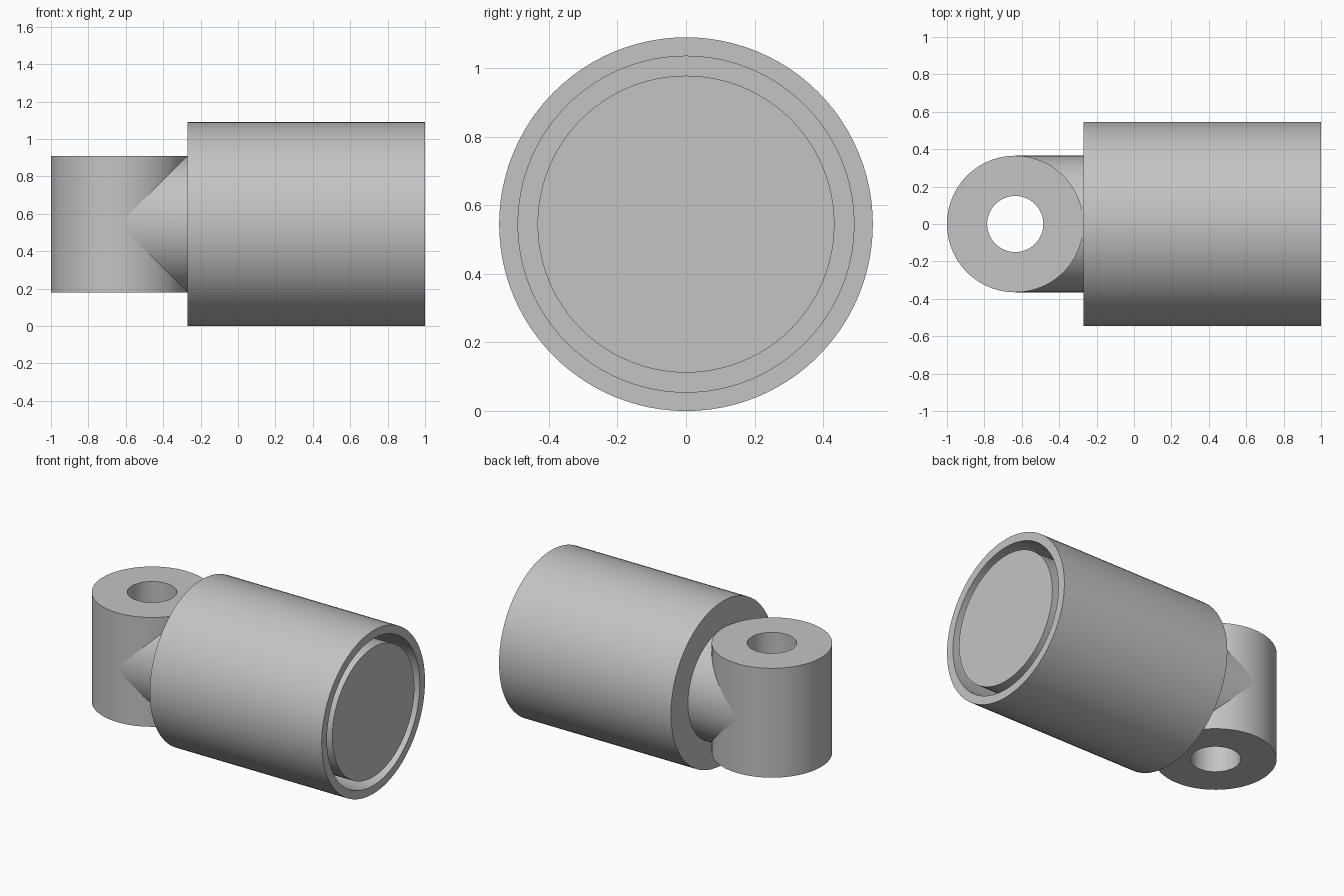
import bpy, bmesh, math

cube = bpy.data.objects.get("Cube")
if cube:
    bpy.data.objects.remove(cube, do_unlink=True)

SEGMENTS = 96
BODY_R, MID_Z = 0.545, 0.545
EYE_X, EYE_R, HOLE_R = -0.635, 0.365, 0.15
BODY_START, BODY_END = -0.27, 1.0

grey = bpy.data.materials.new("light grey")
grey.use_nodes = True
colour = (0.55, 0.55, 0.55, 1)
grey.diffuse_color = colour
grey.node_tree.nodes["Principled BSDF"].inputs["Base Color"].default_value = colour


def make_part(name, rings, caps=False, closed=False):
    """Bridge rings of points into a smooth-sided part."""
    bm = bmesh.new()
    loops = [[bm.verts.new(p) for p in ring] for ring in rings]
    pairs = list(zip(loops, loops[1:]))
    if closed:
        pairs.append((loops[-1], loops[0]))
    for a, b in pairs:
        for i in range(SEGMENTS):
            j = (i + 1) % SEGMENTS
            bm.faces.new(dict.fromkeys((a[i], a[j], b[j], b[i])))
    if caps:
        bm.faces.new(loops[0])
        bm.faces.new(loops[-1])
    # Merge points where the saddle touches itself or the next ring
    bmesh.ops.remove_doubles(bm, verts=bm.verts, dist=1e-5)
    bmesh.ops.recalc_face_normals(bm, faces=bm.faces)
    mesh = bpy.data.meshes.new(name)
    bm.to_mesh(mesh)
    bm.free()
    mesh.materials.append(grey)
    part = bpy.data.objects.new(name, mesh)
    bpy.context.collection.objects.link(part)
    bpy.ops.object.select_all(action="DESELECT")
    part.select_set(True)
    bpy.context.view_layer.objects.active = part
    bpy.ops.object.shade_smooth_by_angle(angle=math.radians(30))
    return part


angles = [math.tau * i / SEGMENTS for i in range(SEGMENTS)]


def ring_x(x, r):
    return [(x, r * math.cos(a), MID_Z + r * math.sin(a)) for a in angles]


def ring_z(z, r):
    return [(EYE_X + r * math.cos(a), r * math.sin(a), z) for a in angles]


# Body: solid cylinder with a deep ring groove around a flush core
GROOVE_FLOOR = 0.5
body_profile = [(BODY_START, BODY_R), (BODY_END, BODY_R), (BODY_END, 0.49),
                (GROOVE_FLOOR, 0.49), (GROOVE_FLOOR, 0.433), (BODY_END, 0.433)]
make_part("body", [ring_x(x, r) for x, r in body_profile], caps=True)

# Eye: upright tube with a through hole
low, high = MID_Z - EYE_R, MID_Z + EYE_R
eye_profile = [(low, EYE_R), (high, EYE_R), (high, HOLE_R), (low, HOLE_R)]
make_part("mounting_eye", [ring_z(z, r) for z, r in eye_profile], closed=True)

# Neck: horizontal cylinder whose end is saddled onto the eye
saddle = [(EYE_X + EYE_R * abs(math.sin(a)), EYE_R * math.cos(a),
           MID_Z + EYE_R * math.sin(a)) for a in angles]
make_part("neck", [saddle, ring_x(BODY_START, EYE_R)])
